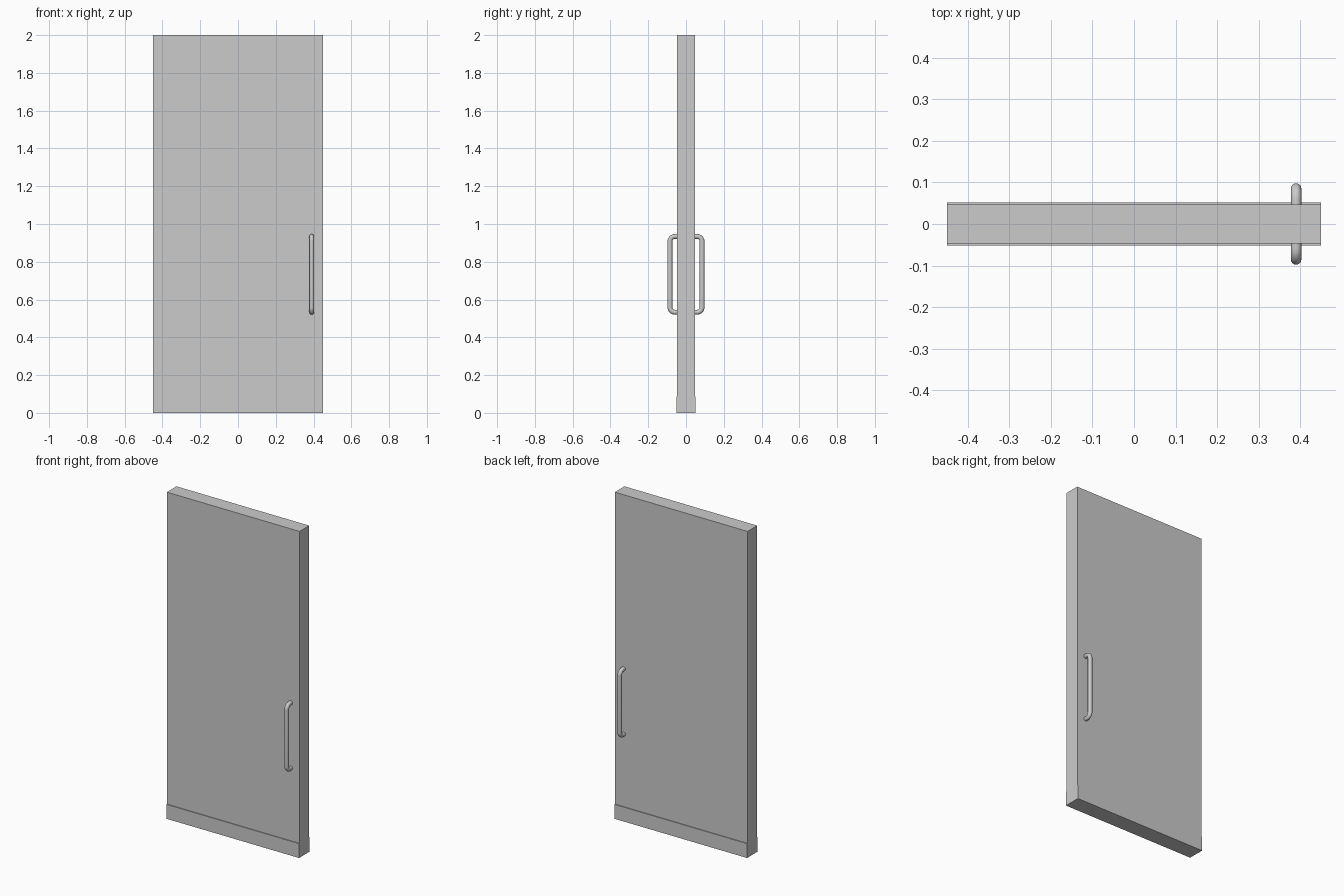
import bpy
from math import sin, cos, pi
from mathutils import Vector

if "Cube" in bpy.data.objects:
    bpy.data.objects.remove(bpy.data.objects["Cube"])


def box(name, size, z0):
    bpy.ops.mesh.primitive_cube_add(size=1, location=(0, 0, z0 + size[2] / 2))
    ob = bpy.context.object
    ob.name = name
    ob.scale = size
    bpy.ops.object.transform_apply(location=True, rotation=False, scale=True)
    return ob


# Door slab
box("door_slab", (0.9, 0.093, 2.0), 0)

# Kick plates on both faces
for side, label in ((-1, "front"), (1, "back")):
    plate = box(label + "_kick_plate", (0.9, 0.005, 0.088), 0)
    plate.location.y = side * 0.049


def pull_handle(name, side):
    """Round bar bent into a D-shaped pull, ends sunk into the slab."""
    x, y_in, y_out, z0, z1, r, n = 0.39, 0.042, 0.085, 0.533, 0.934, 0.026, 8
    pts = [(y_in, z0)]
    for i in range(n + 1):
        a = -pi / 2 + i * pi / 2 / n
        pts.append((y_out - r + r * cos(a), z0 + r + r * sin(a)))
    for i in range(n + 1):
        a = i * pi / 2 / n
        pts.append((y_out - r + r * cos(a), z1 - r + r * sin(a)))
    pts.append((y_in, z1))

    curve = bpy.data.curves.new(name, 'CURVE')
    curve.dimensions = '3D'
    curve.bevel_depth = 0.0128
    curve.bevel_resolution = 6
    curve.use_fill_caps = True
    spline = curve.splines.new('POLY')
    spline.points.add(len(pts) - 1)
    for p, (y, z) in zip(spline.points, pts):
        p.co = (x, side * y, z, 1)
    ob = bpy.data.objects.new(name, curve)
    bpy.context.collection.objects.link(ob)

    # Turn the bar into a smooth mesh
    bpy.ops.object.select_all(action='DESELECT')
    ob.select_set(True)
    bpy.context.view_layer.objects.active = ob
    bpy.ops.object.convert(target='MESH')
    bpy.ops.object.shade_smooth_by_angle()


# Pull handles on both faces
pull_handle("front_pull_handle", -1)
pull_handle("back_pull_handle", 1)
